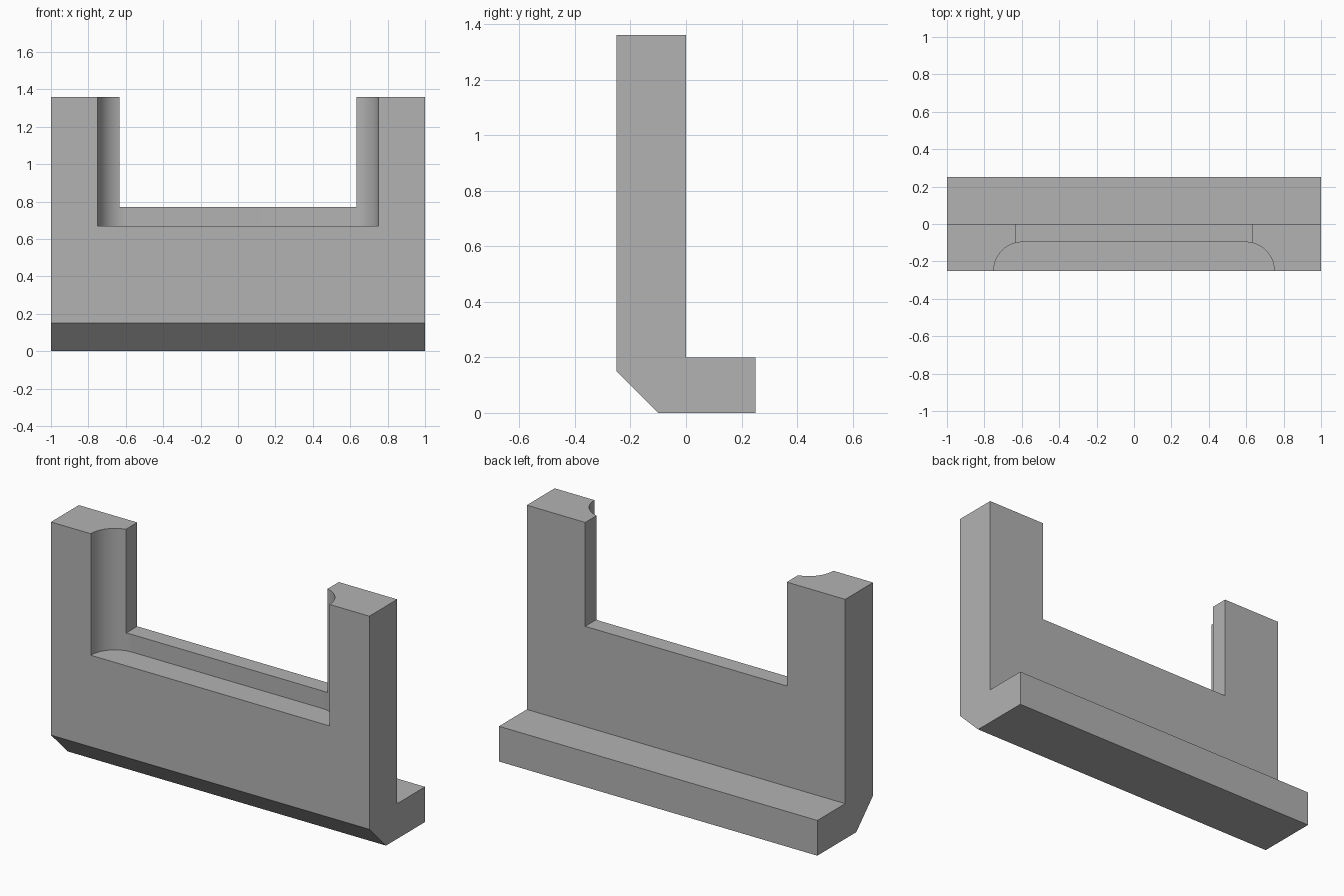
import bpy, bmesh, math
from mathutils import Vector

cube = bpy.data.objects.get("Cube")
if cube:
    bpy.data.objects.remove(cube, do_unlink=True)

grey = bpy.data.materials.new("plain grey")
grey.use_nodes = True
grey.diffuse_color = (0.45, 0.45, 0.45, 1)
grey.node_tree.nodes["Principled BSDF"].inputs["Base Color"].default_value = (0.45, 0.45, 0.45, 1)


def prism(name, outline, direction):
    """Extrude a closed outline of 3D points along a direction."""
    bm = bmesh.new()
    face = bm.faces.new([bm.verts.new(p) for p in outline])
    ext = bmesh.ops.extrude_face_region(bm, geom=[face])
    moved = [v for v in ext["geom"] if isinstance(v, bmesh.types.BMVert)]
    bmesh.ops.translate(bm, verts=moved, vec=Vector(direction))
    bmesh.ops.recalc_face_normals(bm, faces=bm.faces)
    mesh = bpy.data.meshes.new(name)
    bm.to_mesh(mesh)
    bm.free()
    mesh.materials.append(grey)
    obj = bpy.data.objects.new(name, mesh)
    bpy.context.collection.objects.link(obj)
    return obj


# L-shaped bracket with a chamfered lower front edge
profile = [(-0.1, 0), (0.25, 0), (0.25, 0.2), (0, 0.2), (0, 1.36), (-0.25, 1.36), (-0.25, 0.15)]
bracket = prism("bracket", [(-1, y, z) for y, z in profile], (2, 0, 0))

# Square opening through the upright wall
slot = prism("slot_cutter", [(x, y, 0.77) for x, y in
             [(-0.633, -0.5), (0.633, -0.5), (0.633, 0.5), (-0.633, 0.5)]], (0, 0, 1))

# Wider front pocket with rounded inner corners
radius, steps = 0.153, 24
angles = [i * math.pi / 2 / steps for i in range(steps + 1)]
right = [(0.75 - radius + radius * math.cos(a), -0.25 + radius * math.sin(a)) for a in angles]
half = [(0.75, -0.4)] + right
outline = half + [(-x, y) for x, y in reversed(half)]
pocket = prism("pocket_cutter", [(x, y, 0.67) for x, y in outline], (0, 0, 1))

# Cut both recesses, then drop the helpers
bpy.context.view_layer.objects.active = bracket
bracket.select_set(True)
for cutter in (slot, pocket):
    mod = bracket.modifiers.new("cut", "BOOLEAN")
    mod.operation, mod.solver, mod.object = "DIFFERENCE", "EXACT", cutter
    bpy.ops.object.modifier_apply(modifier=mod.name)
    bpy.data.objects.remove(cutter, do_unlink=True)

bpy.ops.object.shade_smooth_by_angle(angle=math.radians(30))
